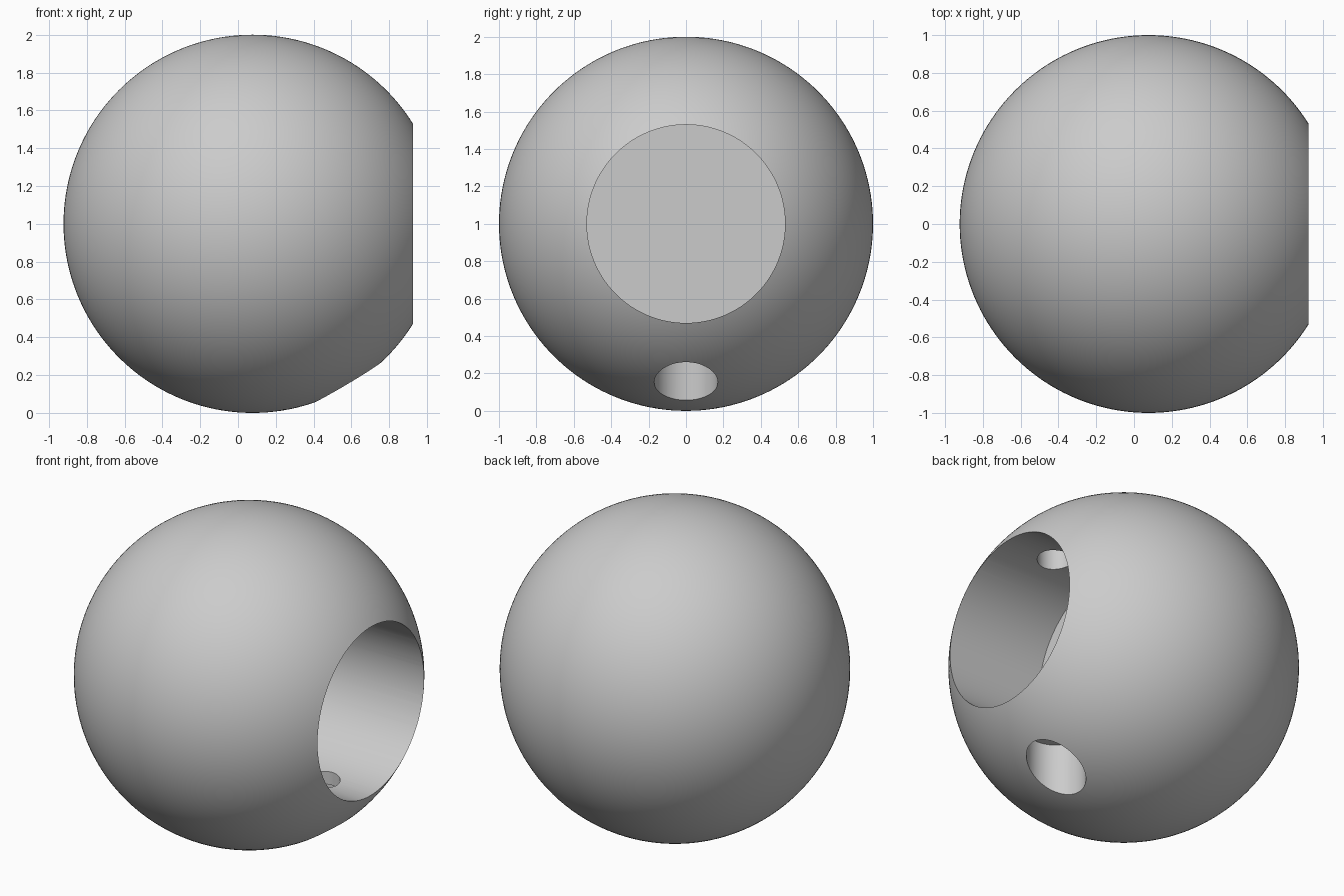
import bpy
import math

if "Cube" in bpy.data.objects:
    bpy.data.objects.remove(bpy.data.objects["Cube"], do_unlink=True)

# Single flat grey
grey = bpy.data.materials.new("plain grey")
grey.use_nodes = True
colour = (0.6, 0.6, 0.6, 1.0)
grey.diffuse_color = colour
grey.node_tree.nodes["Principled BSDF"].inputs["Base Color"].default_value = colour

CENTRE_X = 0.077
HOLE_X = 0.58

# Ball body
bpy.ops.mesh.primitive_uv_sphere_add(segments=160, ring_count=80, radius=1,
                                     location=(CENTRE_X, 0, 1))
ball = bpy.context.object
ball.name = "ball_knob"
ball.data.materials.append(grey)
bpy.ops.object.transform_apply(location=True, rotation=True, scale=True)


def drill(name, radius, start, end, vertical=True, sides=96):
    """Cut a round hole between two heights, or two x positions."""
    middle = (start + end) / 2
    place = (HOLE_X, 0, middle) if vertical else (middle, 0, 1)
    turn = (0, 0, 0) if vertical else (0, math.pi / 2, 0)
    bpy.ops.mesh.primitive_cylinder_add(vertices=sides, radius=radius,
                                        depth=end - start,
                                        location=place, rotation=turn)
    cutter = bpy.context.object
    cutter.name = name
    cutter.hide_render = True
    cutter.data.materials.append(grey)
    cut = ball.modifiers.new(name, "BOOLEAN")
    cut.operation = "DIFFERENCE"
    cut.solver = "EXACT"
    cut.object = cutter
    bpy.ops.object.select_all(action="DESELECT")
    ball.select_set(True)
    bpy.context.view_layer.objects.active = ball
    bpy.ops.object.modifier_apply(modifier=cut.name)
    bpy.data.objects.remove(cutter, do_unlink=True)


# Large blind bore from the side
drill("bore_cutter", 0.53, 0.26, 1.3, vertical=False, sides=128)
# Screw head recess from below
drill("recess_cutter", 0.17, -0.2, 0.4)
# Screw hole through the floor of the bore and into its ceiling
drill("screw_cutter", 0.108, 0.3, 1.75)

bpy.ops.object.shade_smooth_by_angle(angle=math.radians(25))
